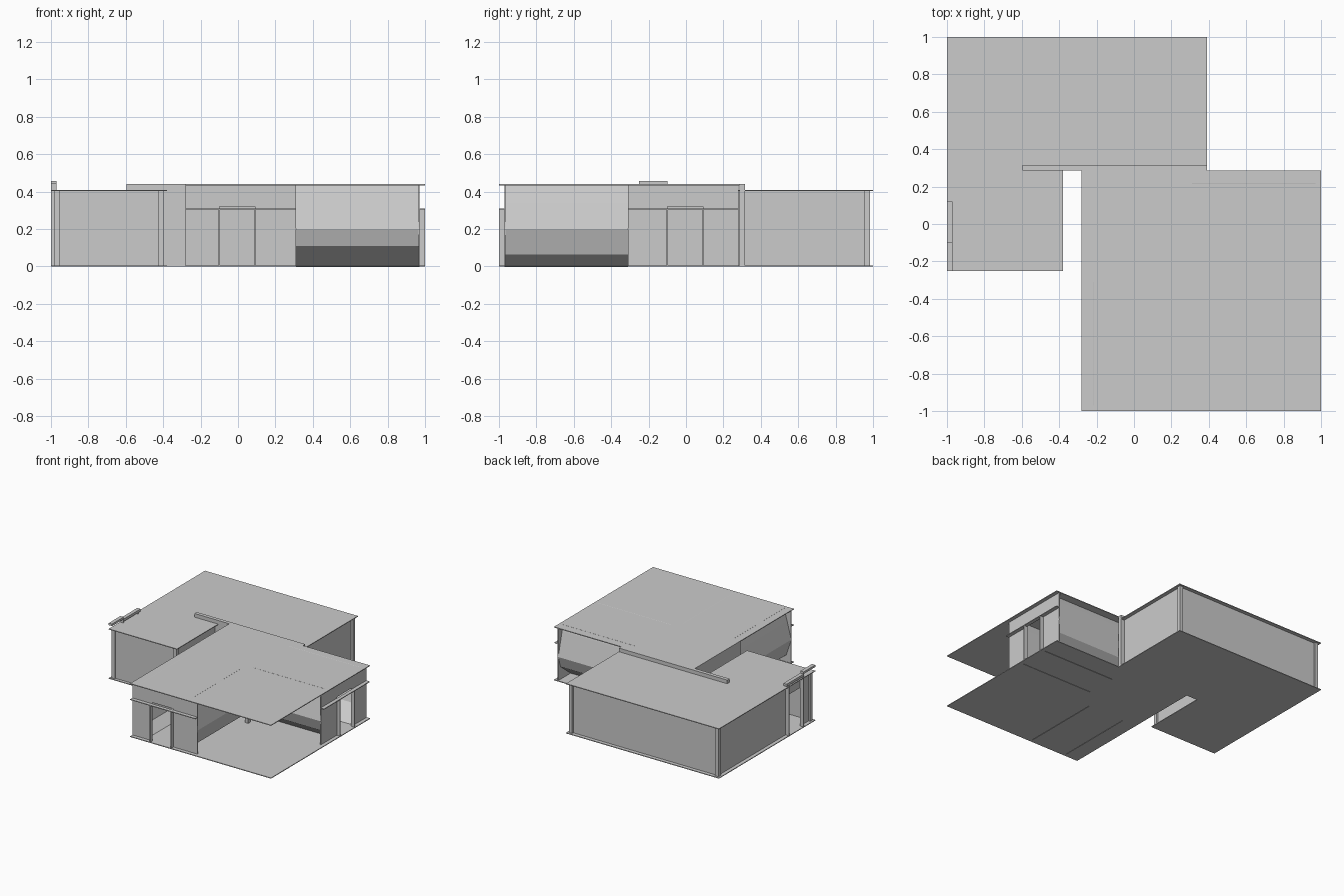
import bpy
import math
from mathutils import Matrix

cube = bpy.data.objects.get("Cube")
if cube:
    bpy.data.objects.remove(cube, do_unlink=True)

grey = bpy.data.materials.new("plain_grey")
grey.use_nodes = True
grey.diffuse_color = (0.6, 0.6, 0.6, 1)
grey.node_tree.nodes["Principled BSDF"].inputs["Base Color"].default_value = (0.6, 0.6, 0.6, 1)

T = 0.006          # sheet thickness
LOW, HIGH = 0.41, 0.44   # roof heights of the rear and front blocks


def make(name, verts, faces):
    mesh = bpy.data.meshes.new(name)
    mesh.from_pydata(verts, [], faces)
    mesh.materials.append(grey)
    obj = bpy.data.objects.new(name, mesh)
    bpy.context.collection.objects.link(obj)
    return obj


def box(name, x, y, z, turn=0):
    """Box from three (low, high) ranges, optionally turned about the centre."""
    verts = [(i, j, k) for i in x for j in y for k in z]
    faces = [(0, 1, 3, 2), (4, 6, 7, 5), (0, 4, 5, 1),
             (2, 3, 7, 6), (0, 2, 6, 4), (1, 5, 7, 3)]
    obj = make(name, verts, faces)
    obj.data.transform(Matrix.Rotation(math.radians(turn), 4, "Z"))
    return obj


def slab(name, outline, top):
    """Thin level sheet with the given outline."""
    n = len(outline)
    verts = [(x, y, z) for z in (top - T, top) for x, y in outline]
    faces = [tuple(reversed(range(n))), tuple(range(n, 2 * n))]
    faces += [(i, (i + 1) % n, n + (i + 1) % n, n + i) for i in range(n)]
    return make(name, verts, faces)


def door_wall(name, span, top, turn, frame_top):
    """Wall with a doorway, thin jambs and a ledge; faces -y before turning."""
    back, left, right, head = -0.97, -0.10, 0.09, 0.32
    if turn < 0:
        left, right = -right, -left
    depth = (back, back + T)
    box(name + "_left", (span[0], left), depth, (0, top), turn)
    box(name + "_right", (right, span[1]), depth, (0, top), turn)
    box(name + "_header", (left, right), depth, (head, top), turn)
    for side, u in (("left", left), ("right", right)):
        box(f"{name}_{side}_jamb", (u - T / 2, u + T / 2), (-1, back), (0, frame_top), turn)


def banded_wall(name, axis, pos, out, span, profile):
    """Wall of folded bands; profile is (inset, height)."""
    verts = []
    for inset, z in profile:
        p = pos - out * inset
        verts += [(u, p, z) if axis == "y" else (p, u, z) for u in span]
    faces = [(2 * i, 2 * i + 1, 2 * i + 3, 2 * i + 2) for i in range(len(profile) - 1)]
    if (axis == "y") == (out > 0):
        faces = [tuple(reversed(f)) for f in faces]
    obj = make(name, verts, faces)
    mod = obj.modifiers.new("thickness", "SOLIDIFY")
    mod.thickness = 0.004
    mod.offset = 0


# Floors and roofs
front_plan = [(-0.28, -1), (1, -1), (1, 0.285), (-0.28, 0.285)]
rear_plan = [(-1, -0.25), (-0.38, -0.25), (-0.38, 0.285), (0.39, 0.285), (0.39, 1), (-1, 1)]
slab("front_floor", front_plan, T)
slab("front_roof", front_plan, HIGH)
slab("rear_floor", rear_plan, T)
slab("rear_roof", rear_plan, LOW)

# Corridor doorways at the front and the side
door_wall("front_door_wall", (-0.28, 0.31), HIGH - T, 0, 0.31)
box("front_ledge", (-0.28, 0.31), (-1, -0.97), (0.31 - T, 0.31))
door_wall("side_door_wall", (-0.31, 0.28), HIGH - T, 90, 0.31)
box("side_ledge", (-0.31, 0.28), (-1, -0.97), (0.31 - T, 0.31), 90)

# Folded corridor walls
cross_profile = [(0.17, 0), (0.03, 0.11), (0, 0.20), (0.05, 0.39), (0.065, HIGH)]
long_profile = [(0.13, 0), (0.044, 0.065), (0, 0.20), (0.037, 0.34), (0.065, HIGH)]
banded_wall("inner_cross_wall", "y", -0.31, -1, (0.31, 0.97), cross_profile)
banded_wall("outer_cross_wall", "y", 0.28, 1, (0.31, 0.97), cross_profile)
banded_wall("inner_long_wall", "x", 0.31, 1, (-0.97, -0.31), long_profile)
banded_wall("outer_long_wall", "x", -0.28, -1, (-0.97, -0.31), long_profile)

# Corridor corner
box("inner_corner_post", (0.28, 0.31), (-0.31, -0.28), (0, HIGH - T))
box("outer_corner_wall", (-0.28, -0.274), (-0.31, 0.28), (0, HIGH - T))

# Partition between the blocks, with a doorway
party = (0.285, 0.315)
box("partition_left", (-0.595, -0.10), party, (0, HIGH))
box("partition_right", (0.09, 0.39), party, (0, HIGH))
box("partition_header", (-0.10, 0.09), party, (0.32, HIGH))

# Rear block walls, set in from the floor edge
full = (0, LOW - T)
box("rear_wall", (-0.97, 0.36), (0.964, 0.97), full)
box("rear_side_wall", (0.354, 0.36), (0.315, 0.97), full)
box("arm_front_wall", (-0.97, -0.41), (-0.226, -0.22), full)
box("arm_inner_wall", (-0.416, -0.41), (-0.22, 0.285), full)
door_wall("arm_door_wall", (-0.97, 0.22), LOW - T, -90, 0.44)

# Corner posts
for label, x, y in (("rear_left", 0.36, 0.97), ("rear_right", -0.97, 0.97),
                    ("arm_outer", -0.97, -0.22), ("arm_inner", -0.41, -0.22)):
    box(label + "_post", (x - 0.015, x + 0.015), (y - 0.015, y + 0.015), full)

# Raised ledges over the arm doorway
box("arm_ledge_high", (-1, -0.97), (-0.25, -0.10), (0.44, 0.457))
box("arm_ledge_low", (-1, -0.97), (-0.10, 0.12), (0.42, HIGH))
